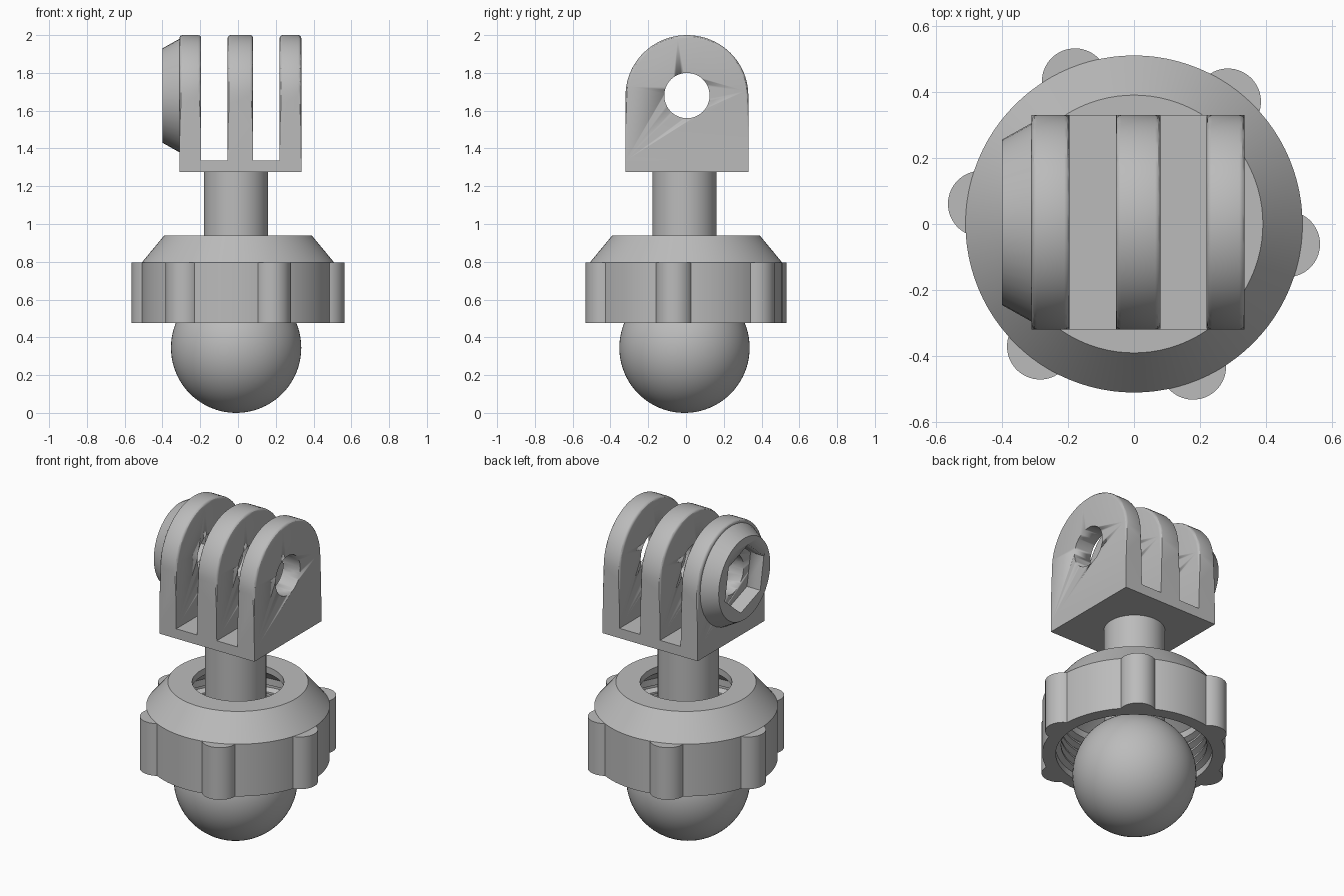
import bpy, bmesh
from math import sin, cos, pi, radians
from mathutils import Matrix

if "Cube" in bpy.data.objects:
    bpy.data.objects.remove(bpy.data.objects["Cube"])

grey = bpy.data.materials.new("plain_grey")
grey.use_nodes = True
colour = (0.5, 0.5, 0.5, 1)
grey.diffuse_color = colour
grey.node_tree.nodes["Principled BSDF"].inputs["Base Color"].default_value = colour


def finish(name, bm, angle=30):
    """Turn a bmesh into a shaded object."""
    bmesh.ops.recalc_face_normals(bm, faces=bm.faces)
    mesh = bpy.data.meshes.new(name)
    bm.to_mesh(mesh)
    bm.free()
    mesh.materials.append(grey)
    obj = bpy.data.objects.new(name, mesh)
    bpy.context.collection.objects.link(obj)
    bpy.ops.object.select_all(action="DESELECT")
    obj.select_set(True)
    bpy.context.view_layer.objects.active = obj
    bpy.ops.object.shade_smooth_by_angle(angle=radians(angle))
    return obj


def prism(points, vector):
    """Extrude a closed outline along a vector."""
    bm = bmesh.new()
    face = bm.faces.new([bm.verts.new(p) for p in points])
    geom = bmesh.ops.extrude_face_region(bm, geom=[face])["geom"]
    moved = [g for g in geom if isinstance(g, bmesh.types.BMVert)]
    bmesh.ops.translate(bm, verts=moved, vec=vector)
    return bm


def lathe(name, profile, steps=96):
    """Spin a closed (radius, height) outline around z."""
    bm = bmesh.new()
    verts = [bm.verts.new((r, 0, z)) for r, z in profile]
    edges = [bm.edges.new((v, verts[i - 1])) for i, v in enumerate(verts)]
    bmesh.ops.spin(bm, geom=verts + edges, cent=(0, 0, 0), axis=(0, 0, 1),
                   angle=2 * pi, steps=steps, use_merge=True)
    bmesh.ops.remove_doubles(bm, verts=bm.verts, dist=0.0001)
    return finish(name, bm)


def x_cone(r1, r2, x1, x2, sides, turn=0):
    """Cone section along x, centred on the bolt axis."""
    bm = bmesh.new()
    place = (Matrix.Translation(((x1 + x2) / 2, AXIS_Y, AXIS_Z))
             @ Matrix.Rotation(radians(turn), 4, "X") @ Matrix.Rotation(pi / 2, 4, "Y"))
    bmesh.ops.create_cone(bm, cap_ends=True, segments=sides, radius1=r1, radius2=r2,
                          depth=x2 - x1, matrix=place)
    return bm


def cut(obj, bm):
    """Subtract a shape and discard the cutter."""
    cutter = finish("cutter", bm)
    cutter.hide_render = True
    mod = obj.modifiers.new("cut", "BOOLEAN")
    mod.operation, mod.solver, mod.object = "DIFFERENCE", "EXACT", cutter
    bpy.context.view_layer.objects.active = obj
    bpy.ops.object.modifier_apply(modifier=mod.name)
    bpy.data.objects.remove(cutter)


AXIS_Y, AXIS_Z = 0.005, 1.68
HALF, BASE_TOP = 0.325, 1.335

# Ball and stem
bm = bmesh.new()
bmesh.ops.create_uvsphere(bm, u_segments=64, v_segments=40, radius=0.345,
                          matrix=Matrix.Translation((-0.01, -0.008, 0.345)))
finish("ball", bm)
bm = bmesh.new()
bmesh.ops.create_cone(bm, cap_ends=True, segments=64, radius1=0.17, radius2=0.17,
                      depth=0.72, matrix=Matrix.Translation((-0.01, -0.008, 0.92)))
finish("stem", bm)

# Clamp nut with threaded bore
threads = []
for i in range(5):
    z = 0.76 - i * 0.055
    threads += [(0.405, z), (0.405, z - 0.012), (0.435, z - 0.026), (0.435, z - 0.04)]
lathe("clamp_nut", [(0.435, 0.475), (0.51, 0.475), (0.51, 0.795), (0.39, 0.94),
                    (0.255, 0.94), (0.255, 0.9), (0.405, 0.79)] + threads)

# Grip lobes around the nut
for i in range(6):
    turn = Matrix.Rotation(radians(-7.5 + 60 * i), 3, "Z")
    ring = [(max(0.467 + 0.1 * cos(a), 0.45), 0.1 * sin(a))
            for a in [radians(-100 + 200 * k / 32) for k in range(33)]]
    bm = prism([turn @ Matrix.Translation((x, y, 0.475)).to_translation() for x, y in ring],
               (0, 0, 0.32))
    finish("grip_lobe", bm)

# Mount base plate
bm = bmesh.new()
bmesh.ops.create_cube(bm, size=1, matrix=Matrix.Translation((0.0125, AXIS_Y, 1.305))
                      @ Matrix.Diagonal((0.645, 2 * HALF, 0.06, 1)))
finish("mount_base", bm)

# Three arched fins with bolt hole
arch = [(AXIS_Y + HALF * cos(pi * k / 40), AXIS_Z + 0.32 * sin(pi * k / 40))
        for k in range(41)]
outline = [(AXIS_Y + HALF, BASE_TOP)] + arch + [(AXIS_Y - HALF, BASE_TOP)]
for x1, x2 in [(-0.31, -0.195), (-0.055, 0.08), (0.22, 0.335)]:
    bm = prism([(x1, y, z) for y, z in outline], (x2 - x1, 0, 0))
    rim = [e for e in bm.edges
           if all(v.co.z > AXIS_Z - 0.001 for v in e.verts)
           and abs(e.verts[0].co.x - e.verts[1].co.x) < 0.001]
    bmesh.ops.bevel(bm, geom=rim, offset=0.016, segments=3, profile=0.5, affect="EDGES")
    fin = finish("fin", bm)
    cut(fin, x_cone(0.12, 0.12, x1 - 0.1, x2 + 0.1, 48))

# Hexagonal nut seat on the outer fin
seat = finish("nut_seat", x_cone(0.25, 0.306, -0.4, -0.3, 40))
cut(seat, x_cone(0.2, 0.2, -0.5, -0.2, 6, 100))
